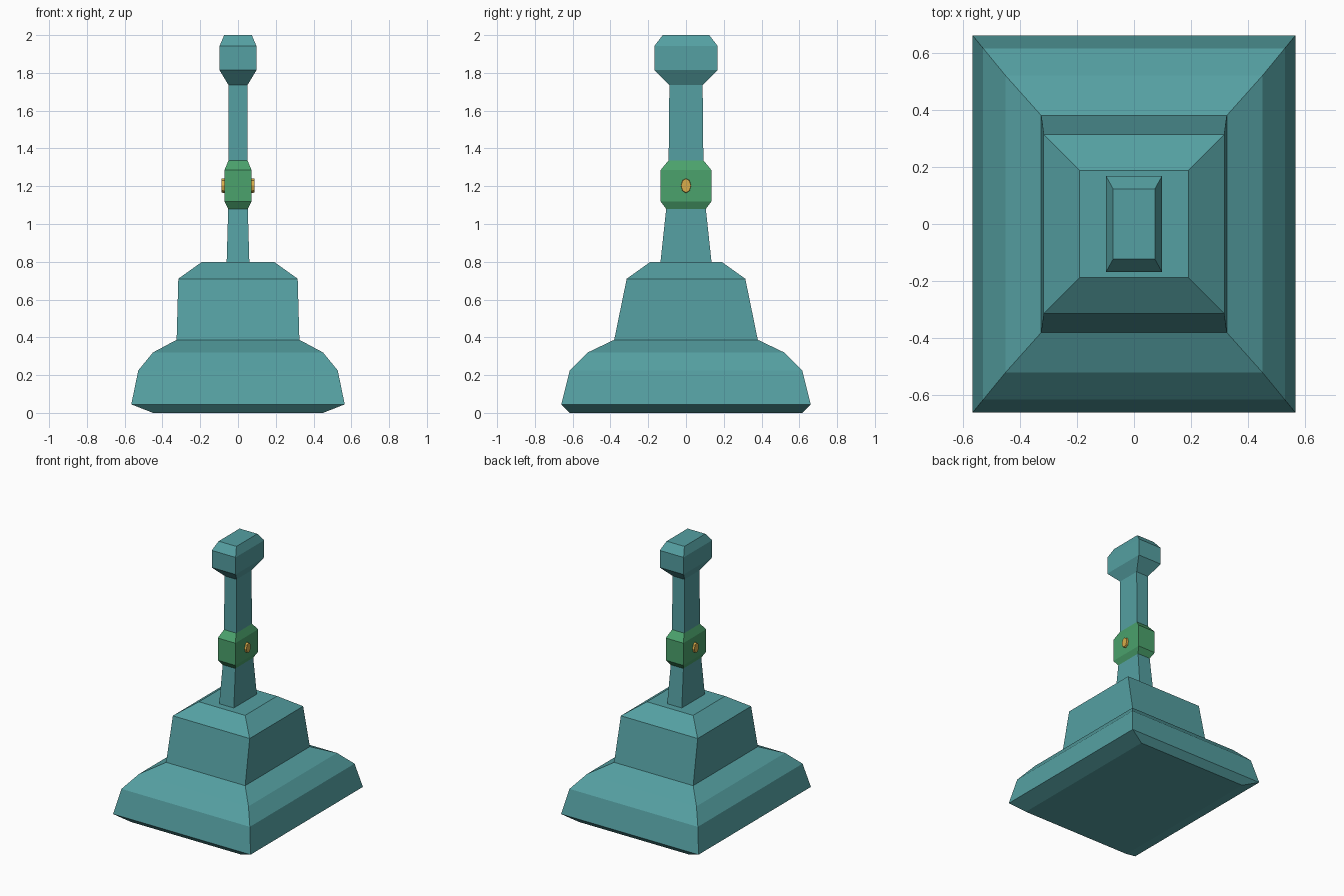
import bpy, bmesh, math
from mathutils import Matrix

if "Cube" in bpy.data.objects:
    bpy.data.objects.remove(bpy.data.objects["Cube"])


def material(name, rgb):
    m = bpy.data.materials.new(name)
    m.diffuse_color = (*rgb, 1)
    m.use_nodes = True
    m.node_tree.nodes["Principled BSDF"].inputs["Base Color"].default_value = m.diffuse_color
    return m


teal = material("teal", (0.09, 0.35, 0.36))
green = material("green", (0.07, 0.36, 0.15))
gold = material("gold", (0.70, 0.42, 0.07))


def finish(bm, name, mat):
    bmesh.ops.recalc_face_normals(bm, faces=bm.faces)
    me = bpy.data.meshes.new(name)
    bm.to_mesh(me)
    bm.free()
    me.materials.append(mat)
    ob = bpy.data.objects.new(name, me)
    bpy.context.collection.objects.link(ob)
    return ob


def loft(name, mat, sections):
    """Closed stack of rectangles given as (half x, half y, z)."""
    bm = bmesh.new()
    rings = [[bm.verts.new((sx * x, sy * y, z))
              for sx, sy in ((-1, -1), (1, -1), (1, 1), (-1, 1))]
             for x, y, z in sections]
    bm.faces.new(rings[0])
    bm.faces.new(rings[-1])
    for a, b in zip(rings, rings[1:]):
        for i in range(4):
            j = (i + 1) % 4
            bm.faces.new((a[i], a[j], b[j], b[i]))
    return finish(bm, name, mat)


# Stepped pedestal: flared foot and tapered block in one shell
loft("pedestal", teal, [
    (0.45, 0.615, 0), (0.565, 0.66, 0.045), (0.528, 0.615, 0.225),
    (0.45, 0.52, 0.32), (0.325, 0.38, 0.387),
    (0.316, 0.314, 0.71), (0.19, 0.188, 0.80)])

# Stem below and above the collar
loft("lower_stem", teal, [(0.06, 0.135, 0.80), (0.052, 0.105, 1.08)])
loft("upper_stem", teal, [(0.05, 0.092, 1.335), (0.05, 0.088, 1.735)])

# Green collar
loft("collar", green, [
    (0.052, 0.105, 1.08), (0.072, 0.135, 1.12),
    (0.072, 0.135, 1.285), (0.05, 0.092, 1.337)])

# Chamfered head
loft("head", teal, [
    (0.05, 0.088, 1.735), (0.098, 0.168, 1.815),
    (0.098, 0.168, 1.942), (0.073, 0.123, 2.0)])

# Gold studs on both sides of the collar
for side, label in ((1, "right"), (-1, "left")):
    bm = bmesh.new()
    bmesh.ops.create_cone(bm, cap_ends=True, segments=8, radius1=0.04,
                          radius2=0.037, depth=0.024)
    bmesh.ops.rotate(bm, verts=bm.verts, cent=(0, 0, 0),
                     matrix=Matrix.Rotation(side * math.pi / 2, 3, 'Y'))
    bmesh.ops.scale(bm, verts=bm.verts, vec=(1, 0.7, 1))
    bmesh.ops.translate(bm, verts=bm.verts, vec=(side * 0.075, 0, 1.203))
    finish(bm, "stud_" + label, gold)
